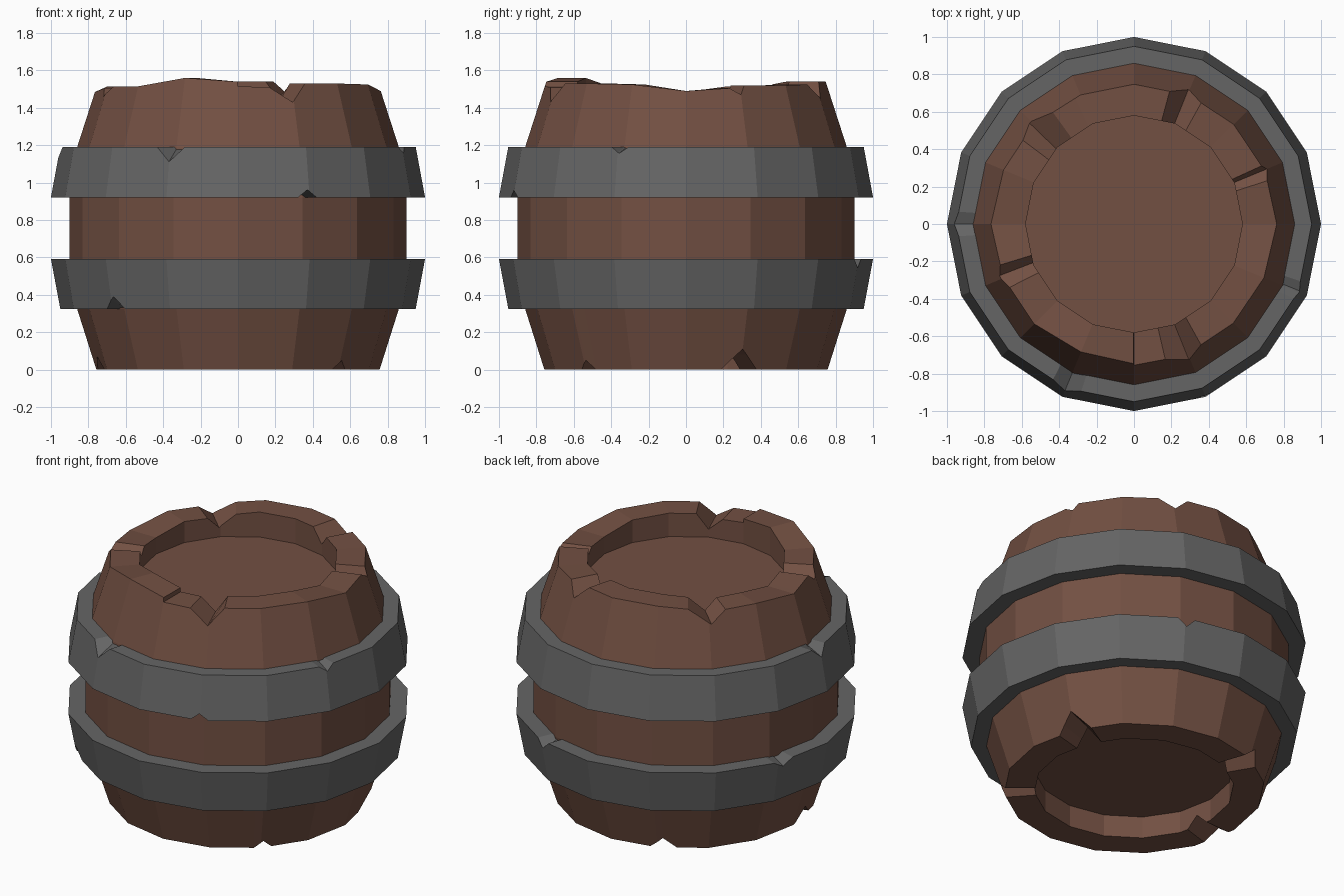
import bpy, bmesh
from math import cos, sin, pi, radians

if "Cube" in bpy.data.objects:
    bpy.data.objects.remove(bpy.data.objects["Cube"])

SIDES = 16
STEP = 360 / SIDES


def interp(table, a):
    """Circular linear interpolation of an angle -> value table."""
    keys = sorted(table)
    pts = [(keys[-1] - 360, table[keys[-1]])] + [(k, table[k]) for k in keys]
    pts.append((keys[0] + 360, table[keys[0]]))
    for (a0, v0), (a1, v1) in zip(pts, pts[1:]):
        if a0 <= a <= a1:
            return v0 + (v1 - v0) * (a - a0) / (a1 - a0)


def with_chips(base, chips):
    """Flat edge plus V-shaped chips given as (angle, half width, offset)."""
    table = {i * STEP: base for i in range(SIDES)}
    for a, w, d in chips:
        table = {k: v for k, v in table.items() if abs(k - a) >= w}
        table.update({a - w: base, a: base + d, a + w: base})
    return table


def lathe(name, angles, rings, mat, closed):
    """Skin rings (functions angle -> radius, z) around a 16-sided outline."""
    bm = bmesh.new()
    loops = []
    for ring in rings:
        loop = []
        for a in angles:
            r, z = ring(a)
            # keep extra points on the straight chord between corners
            r *= cos(pi / SIDES) / cos(radians(a % STEP - STEP / 2))
            loop.append(bm.verts.new((r * cos(radians(a)), r * sin(radians(a)), z)))
        loops.append(loop)
    n = len(angles)
    pairs = list(zip(loops, loops[1:]))
    if closed:
        pairs.append((loops[-1], loops[0]))
    else:
        bm.faces.new(loops[0][::-1])
        bm.faces.new(loops[-1])
    for lo, hi in pairs:
        for i in range(n):
            j = (i + 1) % n
            bm.faces.new((lo[i], lo[j], hi[j], hi[i]))
    bmesh.ops.recalc_face_normals(bm, faces=bm.faces)
    mesh = bpy.data.meshes.new(name)
    bm.to_mesh(mesh)
    bm.free()
    mesh.materials.append(mat)
    obj = bpy.data.objects.new(name, mesh)
    bpy.context.collection.objects.link(obj)
    return obj


def material(name, rgb):
    m = bpy.data.materials.new(name)
    m.diffuse_color = (*rgb, 1)
    m.use_nodes = True
    m.node_tree.nodes["Principled BSDF"].inputs["Base Color"].default_value = m.diffuse_color
    return m


def angle_set(*tables):
    found = {round(i * STEP, 3) for i in range(SIDES)}
    for t in tables:
        found |= {round(k % 360, 3) for k in t}
    return sorted(found)


wood = material("wood", (0.17, 0.08, 0.055))
iron = material("iron", (0.13, 0.13, 0.13))

# Barrel body: uneven, notched top rim and chipped bottom rim
top = {0: 1.49, 18: 1.505, 22.5: 1.47, 24.5: 1.52, 45: 1.52, 61: 1.525, 68: 1.45,
       75: 1.54, 112.5: 1.54, 126: 1.525, 136: 1.44, 143: 1.51, 157.5: 1.515,
       180: 1.485, 197: 1.505, 201: 1.46, 207: 1.515, 225: 1.515, 247.5: 1.56,
       269.7: 1.54, 270: 1.515, 283: 1.51, 292: 1.43, 299: 1.53, 315: 1.53,
       337.5: 1.525}
bottom = with_chips(0, [(22.5, 8, .11), (115, 6, .07), (190, 7, .07), (316, 4, .05)])


def top_rim(a):
    z = interp(top, a)
    return 0.86 - 0.323 * (z - 1.19), z


def bottom_rim(a):
    z = interp(bottom, a)
    return 0.757 + 0.323 * z, z


lathe("barrel_body", angle_set(top, bottom), [
    lambda a: (0.58, 0.14),
    lambda a: (0.58, interp(bottom, a)),
    bottom_rim,
    lambda a: (0.86, 0.325),
    lambda a: (0.90, 0.59),
    lambda a: (0.90, 0.92),
    lambda a: (0.86, 1.19),
    top_rim,
    lambda a: (0.58, interp(top, a)),
    lambda a: (0.58, 1.38),
], wood, closed=False)


# Iron hoops: tapered bands with small chips along their outer edges
def hoop(name, z0, z1, r0, r1, low_chips, high_chips):
    low, high = with_chips(z0, low_chips), with_chips(z1, high_chips)

    def outer(table):
        def ring(a):
            z = interp(table, a)
            return r0 + (r1 - r0) * (z - z0) / (z1 - z0), z
        return ring

    lathe(name, angle_set(low, high), [
        lambda a: (0.84, z0), outer(low), outer(high), lambda a: (0.84, z1),
    ], iron, closed=True)


hoop("lower_hoop", 0.325, 0.592, 0.95, 1.0,
     [(226, 4, .065)], [(68, 3, -.05), (160, 4, -.04)])
hoop("upper_hoop", 0.922, 1.192, 1.0, 0.95,
     [(292, 3, .04)], [(180, 4, -.06), (247.5, 5, -.08), (338, 3, -.035)])
